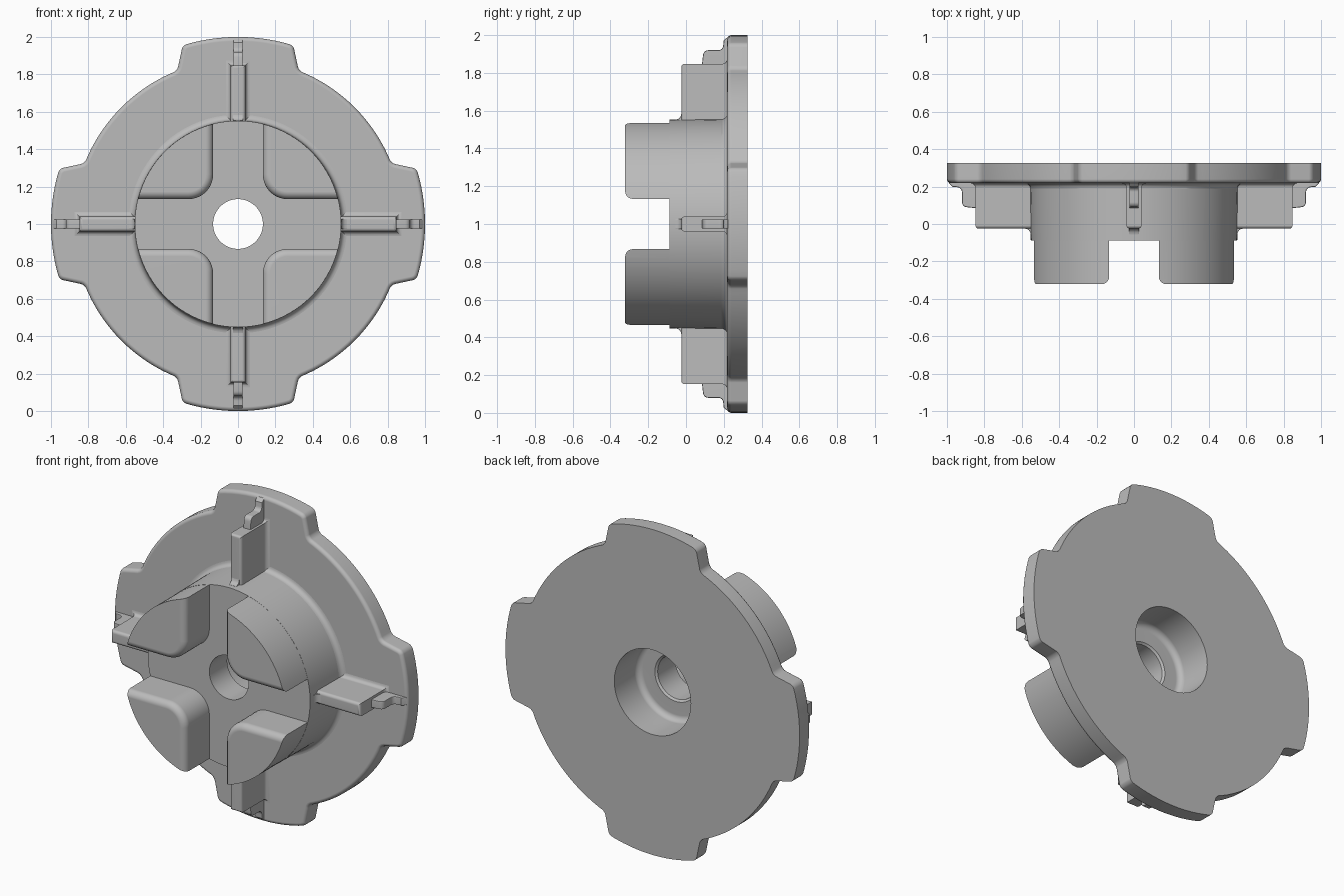
import bpy, bmesh
from math import sin, cos, pi, radians
from mathutils import Matrix

if "Cube" in bpy.data.objects:
    bpy.data.objects.remove(bpy.data.objects["Cube"])

SEG = 96
BACK, FACE, HUB_FRONT, TIP = 0.325, 0.218, -0.088, -0.322
CENTRE = Matrix.Translation((0, 0, 1))

grey = bpy.data.materials.new("cast_grey")
grey.use_nodes = True
grey.diffuse_color = (0.5, 0.5, 0.5, 1)
grey.node_tree.nodes["Principled BSDF"].inputs["Base Color"].default_value = (0.5, 0.5, 0.5, 1)


def loft(name, rings, closed=False, edit=None):
    """Skin a list of equal-length rings; cap the ends unless closed."""
    bm = bmesh.new()
    loops = [[bm.verts.new(p) for p in ring] for ring in rings]
    pairs = list(zip(loops, loops[1:]))
    if closed:
        pairs.append((loops[-1], loops[0]))
    else:
        bm.faces.new(loops[0])
        bm.faces.new(loops[-1])
    for a, b in pairs:
        for i in range(len(a)):
            j = (i + 1) % len(a)
            bm.faces.new((a[i], a[j], b[j], b[i]))
    bmesh.ops.recalc_face_normals(bm, faces=bm.faces)
    if edit:
        edit(bm)
    mesh = bpy.data.meshes.new(name)
    bm.to_mesh(mesh)
    bm.free()
    mesh.materials.append(grey)
    ob = bpy.data.objects.new(name, mesh)
    bpy.context.collection.objects.link(ob)
    ob.matrix_world = CENTRE
    return ob


def round_edges(bm, test, offset, segments):
    edges = [e for e in bm.edges if test(e)]
    bmesh.ops.bevel(bm, geom=edges, offset=offset, segments=segments,
                    profile=0.5, affect='EDGES', clamp_overlap=True)


def at_y(y):
    return lambda e: all(abs(v.co.y - y) < 1e-4 for v in e.verts)


def circle(r, y):
    return [(r * cos(2 * pi * i / SEG), y, r * sin(2 * pi * i / SEG)) for i in range(SEG)]


def arc(cx, cy, r, a0, a1, n):
    angles = [radians(a0 + (a1 - a0) * i / n) for i in range(n + 1)]
    return [(cx + r * cos(a), cy + r * sin(a)) for a in angles]


def boolean(ob, cutter, operation):
    mod = ob.modifiers.new("cut", 'BOOLEAN')
    mod.object, mod.operation, mod.solver = cutter, operation, 'EXACT'
    bpy.context.view_layer.objects.active = ob
    bpy.ops.object.modifier_apply(modifier=mod.name)
    bpy.data.objects.remove(cutter)


def finish(ob, copies=1):
    """Smooth shading with sharp edges, then repeat around the axle."""
    bpy.ops.object.select_all(action='DESELECT')
    ob.select_set(True)
    bpy.context.view_layer.objects.active = ob
    bpy.ops.object.shade_smooth_by_angle(angle=radians(35))
    ob.modifiers.new("even_shading", 'WEIGHTED_NORMAL').keep_sharp = True
    for k in range(1, copies):
        dup = ob.copy()
        dup.name = f"{ob.name}_{k + 1}"
        bpy.context.collection.objects.link(dup)
        dup.matrix_world = CENTRE @ Matrix.Rotation(k * pi / 2, 4, 'Y')


# Flange: disc with four lobes, rounded front rim and a central bore
outline = []
for k in range(4):
    outline += arc(0, 0, 1.0, 90 * k - 17.2, 90 * k + 17.2, 12)
    outline += arc(0, 0, 0.882, 90 * k + 21.6, 90 * k + 68.4, 16)


def round_flange(bm):
    round_edges(bm, lambda e: abs(e.verts[0].co.y - e.verts[1].co.y) > 0.05
                and e.calc_face_angle() > 0.6, 0.02, 3)
    round_edges(bm, at_y(FACE), 0.022, 4)


flange = loft("flange", [[(x, y, z) for x, z in outline] for y in (FACE, BACK)], edit=round_flange)
boolean(flange, loft("bore_cutter", [circle(0.26, y) for y in (0, 0.5)]), 'DIFFERENCE')
finish(flange)

# Hub: turned profile with counterbore, axle hole and fillet at the foot
profile = [(0.26, 0.24)] + arc(0.225, 0.13, 0.035, 0, -90, 5)
profile += [(0.145, 0.095), (0.133, 0.085), (0.133, HUB_FRONT), (0.552, HUB_FRONT), (0.555, FACE - 0.03)]
profile += arc(0.585, FACE - 0.03, 0.03, 180, 90, 5) + [(0.585, 0.24)]
finish(loft("hub", [circle(r, y) for r, y in profile], closed=True))

# Teeth: rounded-corner blocks trimmed to the hub's cylinder
corner = arc(0.265, 0.265, 0.132, 180, 270, 10)
tooth_shape = [(0.7, 0.7), (0.133, 0.7)] + corner + [(0.7, 0.133)]
tooth = loft("tooth", [[(x, y, z) for x, z in tooth_shape] for y in (TIP, HUB_FRONT + 0.02)],
             edit=lambda bm: round_edges(bm, at_y(TIP), 0.04, 5))
boolean(tooth, loft("tooth_trim", [circle(0.551, y) for y in (-0.6, 0.3)]), 'INTERSECT')
finish(tooth, 4)

# Ribs: tapered bars with a filleted foot and rounded top
foot = [(0.025 + r, y) for r, y in arc(0, FACE - 0.025, 0.025, 90, 180, 4)]
top = [(r - 0.018, y) for r, y in arc(0, -0.007, 0.018, 0, -90, 4)]
foot = [(0.025, 0.24)] + foot
rib_rings = []
for d, y in foot + top:
    w, end = 0.04 + d, 0.848 + d
    rib_rings.append([(-w, y, 0.5), (w, y, 0.5), (w, y, end), (-w, y, end)])
finish(loft("rib", rib_rings), 4)


def side_profile(name, points, half, bevel):
    rings = [[(x, y, r) for r, y in points] for x in (-half, half)]
    same_side = lambda e: abs(e.verts[0].co.x - e.verts[1].co.x) < 1e-4
    return loft(name, rings, edit=lambda bm: round_edges(bm, same_side, bevel, 2))


# Small fillets joining rib tops to the hub
blend = [(0.53, 0), (0.53, -0.055)] + arc(0.583, -0.055, 0.03, 180, 90, 4) + [(0.583, 0)]
finish(side_profile("rib_blend", blend, 0.026, 0.002), 4)

# Stepped ridges running from the rib ends to the lobe rims
ridge = [(0.8, 0.25), (0.8, 0.085), (0.85, 0.085)]
ridge += arc(0.893, 0.117, 0.027, -90, 0, 4)
ridge += arc(0.945, 0.172, 0.025, 180, 90, 4)
ridge += [(0.97, 0.199), (0.99, 0.22), (0.99, 0.25)]
finish(side_profile("ridge", ridge, 0.025, 0.006), 4)
